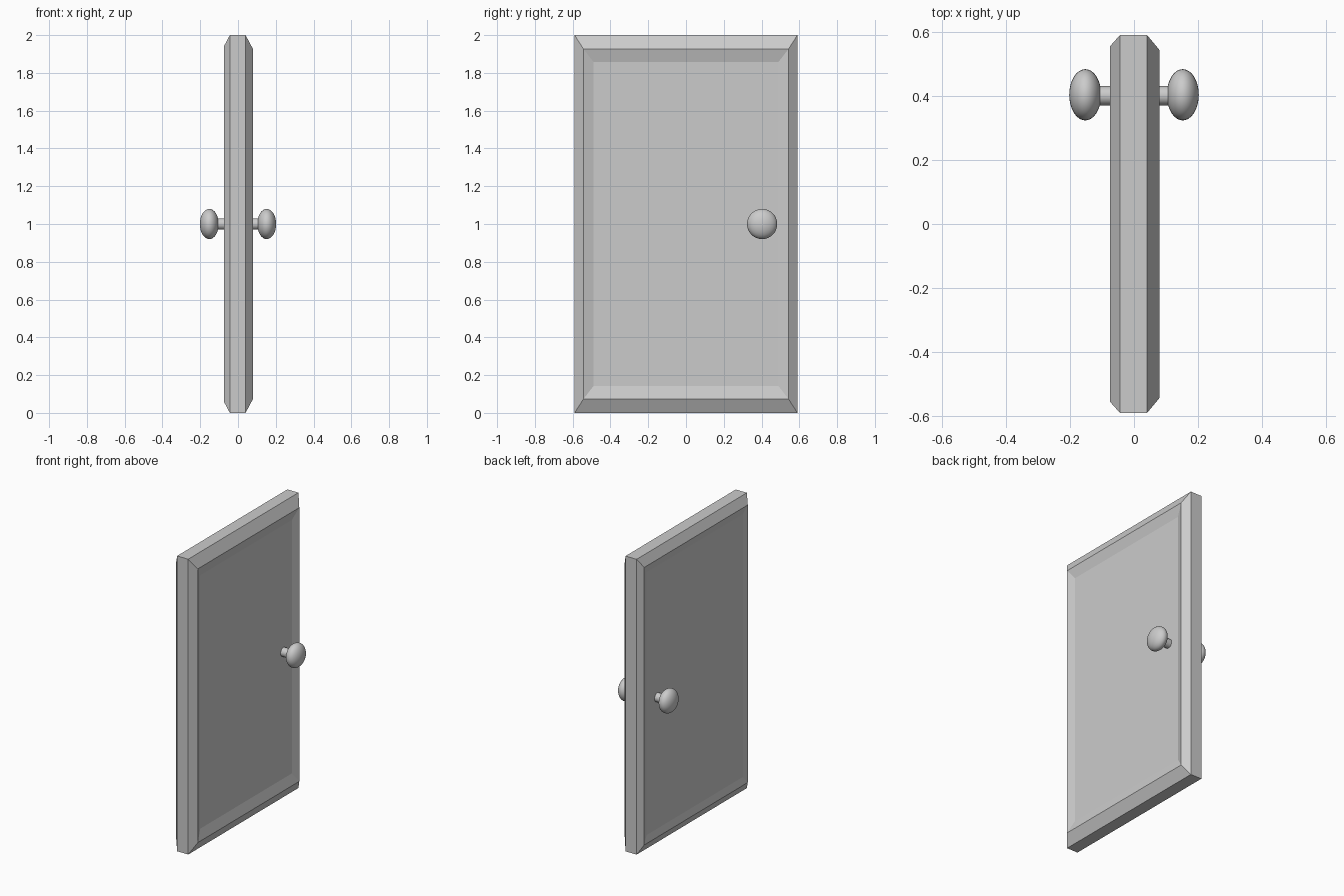
import bpy, bmesh, math
from mathutils import Matrix

if "Cube" in bpy.data.objects:
    bpy.data.objects.remove(bpy.data.objects["Cube"])

HY, HZ = 0.59, 1.0   # half width and half height of the door


def ring(bm, x, inset_y, inset_z):
    y, z = HY - inset_y, HZ - inset_z
    return [bm.verts.new((x, a * y, HZ + b * z))
            for a, b in ((-1, -1), (1, -1), (1, 1), (-1, 1))]


# door slab: nested rectangles from the left panel, over the rims, to the right panel
def build_door():
    profile = [(-0.065, 0.075, 0.11), (-0.075, 0.036, 0.06), (-0.043, 0, 0),
               (0.04, 0, 0), (0.079, 0.047, 0.073), (0.06, 0.10, 0.142)]
    bm = bmesh.new()
    rings = [ring(bm, *p) for p in profile]
    for r0, r1 in zip(rings, rings[1:]):
        for i in range(4):
            j = (i + 1) % 4
            bm.faces.new((r0[i], r0[j], r1[j], r1[i]))
    bm.faces.new(rings[0])
    bm.faces.new(rings[-1])
    bmesh.ops.recalc_face_normals(bm, faces=bm.faces[:])
    mesh = bpy.data.meshes.new("door_panel")
    bm.to_mesh(mesh)
    bm.free()
    bpy.context.collection.objects.link(bpy.data.objects.new("door_panel", mesh))


def smooth(name):
    ob = bpy.context.object
    ob.name = name
    bpy.ops.object.shade_smooth_by_angle(angle=math.radians(40))


build_door()

# a stem and a flattened round knob on each face
for side, label in ((-1, "left"), (1, "right")):
    bpy.ops.mesh.primitive_cylinder_add(vertices=32, radius=0.03, depth=0.09,
                                        location=(side * 0.095, 0.40, 1.0),
                                        rotation=(0, math.pi / 2, 0))
    smooth("knob_stem_" + label)
    bpy.ops.mesh.primitive_uv_sphere_add(segments=32, ring_count=16, radius=1,
                                         location=(side * 0.152, 0.403, 1.0))
    bpy.context.object.data.transform(Matrix.Diagonal((0.05, 0.08, 0.08, 1)))
    smooth("knob_" + label)
